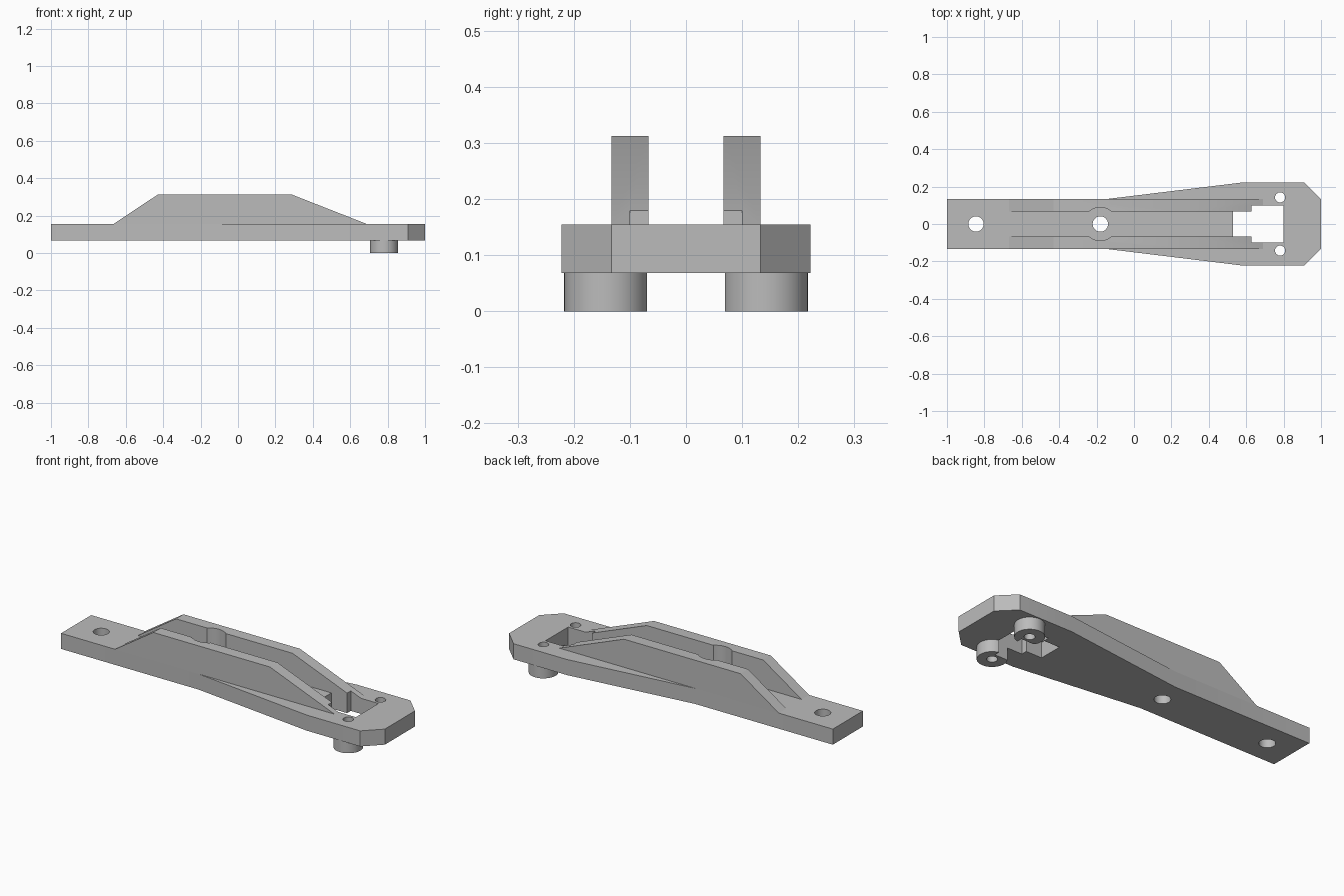
import bpy, bmesh, math

cube = bpy.data.objects.get("Cube")
if cube:
    bpy.data.objects.remove(cube, do_unlink=True)

grey = bpy.data.materials.new("plain grey")
grey.use_nodes = True
grey.diffuse_color = (0.5, 0.5, 0.5, 1)
shader = next(n for n in grey.node_tree.nodes if n.type == 'BSDF_PRINCIPLED')
shader.inputs["Base Color"].default_value = grey.diffuse_color

BOTTOM, TOP, PEAK = 0.068, 0.155, 0.312
INNER, OUTER = 0.067, 0.133


def prism(name, points, lo, hi, axis='z'):
    """Extrude a closed outline along z, or an x-z profile along y."""
    bm = bmesh.new()
    place = (lambda a, b, h: (a, b, h)) if axis == 'z' else (lambda a, b, h: (a, h, b))
    face = bm.faces.new([bm.verts.new(place(a, b, lo)) for a, b in points])
    grown = bmesh.ops.extrude_face_region(bm, geom=[face])
    verts = [g for g in grown["geom"] if isinstance(g, bmesh.types.BMVert)]
    shift = (0, 0, hi - lo) if axis == 'z' else (0, hi - lo, 0)
    bmesh.ops.translate(bm, verts=verts, vec=shift)
    bmesh.ops.recalc_face_normals(bm, faces=bm.faces)
    mesh = bpy.data.meshes.new(name)
    bm.to_mesh(mesh)
    bm.free()
    mesh.materials.append(grey)
    obj = bpy.data.objects.new(name, mesh)
    bpy.context.collection.objects.link(obj)
    return obj


def circle(x, y, radius, sides=48):
    steps = [math.tau * i / sides for i in range(sides)]
    return [(x + radius * math.cos(a), y + radius * math.sin(a)) for a in steps]


def mirrored(half):
    """Close a half outline with its reflection across the x axis."""
    return half + [(x, -y) for x, y in reversed(half)]


def cut(obj, outline, lo=-0.1, hi=0.5):
    """Subtract a vertical prism, then discard the cutter."""
    cutter = prism("cutter", outline, lo, hi)
    cutter.hide_render = True
    mod = obj.modifiers.new("cut", 'BOOLEAN')
    mod.operation, mod.solver, mod.object = 'DIFFERENCE', 'EXACT', cutter
    bpy.context.view_layer.objects.active = obj
    bpy.ops.object.modifier_apply(modifier=mod.name)
    bpy.data.objects.remove(cutter, do_unlink=True)


def finish(obj):
    bpy.ops.object.select_all(action='DESELECT')
    obj.select_set(True)
    bpy.context.view_layer.objects.active = obj
    bpy.ops.object.shade_smooth_by_angle(angle=math.radians(30))


MID_HOLE, END_HOLE = -0.18, -0.845
BOSS_X, BOSS_Y = 0.781, 0.142
wide_slot = mirrored([(0.627, 0.1), (0.798, 0.1)])

# Base plate with flared, chamfered head
plate = prism("base_plate", mirrored([
    (-1, OUTER), (-0.15, OUTER), (0.58, 0.222), (0.91, 0.222), (1, OUTER)]), BOTTOM, TOP)
cut(plate, mirrored([(0.53, INNER), (0.627, INNER), (0.627, 0.1), (0.798, 0.1)]))
for x in (END_HOLE, MID_HOLE):
    cut(plate, circle(x, 0, 0.041))
for side in (-1, 1):
    cut(plate, circle(BOSS_X, side * BOSS_Y, 0.027))
finish(plate)

for side, label in ((1, "back"), (-1, "front")):
    # Tall stiffening rib, relieved around the middle hole and the slot
    lo, hi = sorted((side * INNER, side * OUTER))
    rib = prism(label + "_rib", [
        (-0.667, TOP), (-0.43, PEAK), (0.29, PEAK), (0.69, TOP)], lo, hi, 'y')
    cut(rib, circle(MID_HOLE, 0, 0.089))
    cut(rib, wide_slot)
    finish(rib)

    # Round boss under the head
    boss = prism(label + "_boss", circle(BOSS_X, side * BOSS_Y, 0.075), 0, BOTTOM)
    cut(boss, circle(BOSS_X, side * BOSS_Y, 0.027))
    cut(boss, wide_slot)
    finish(boss)
